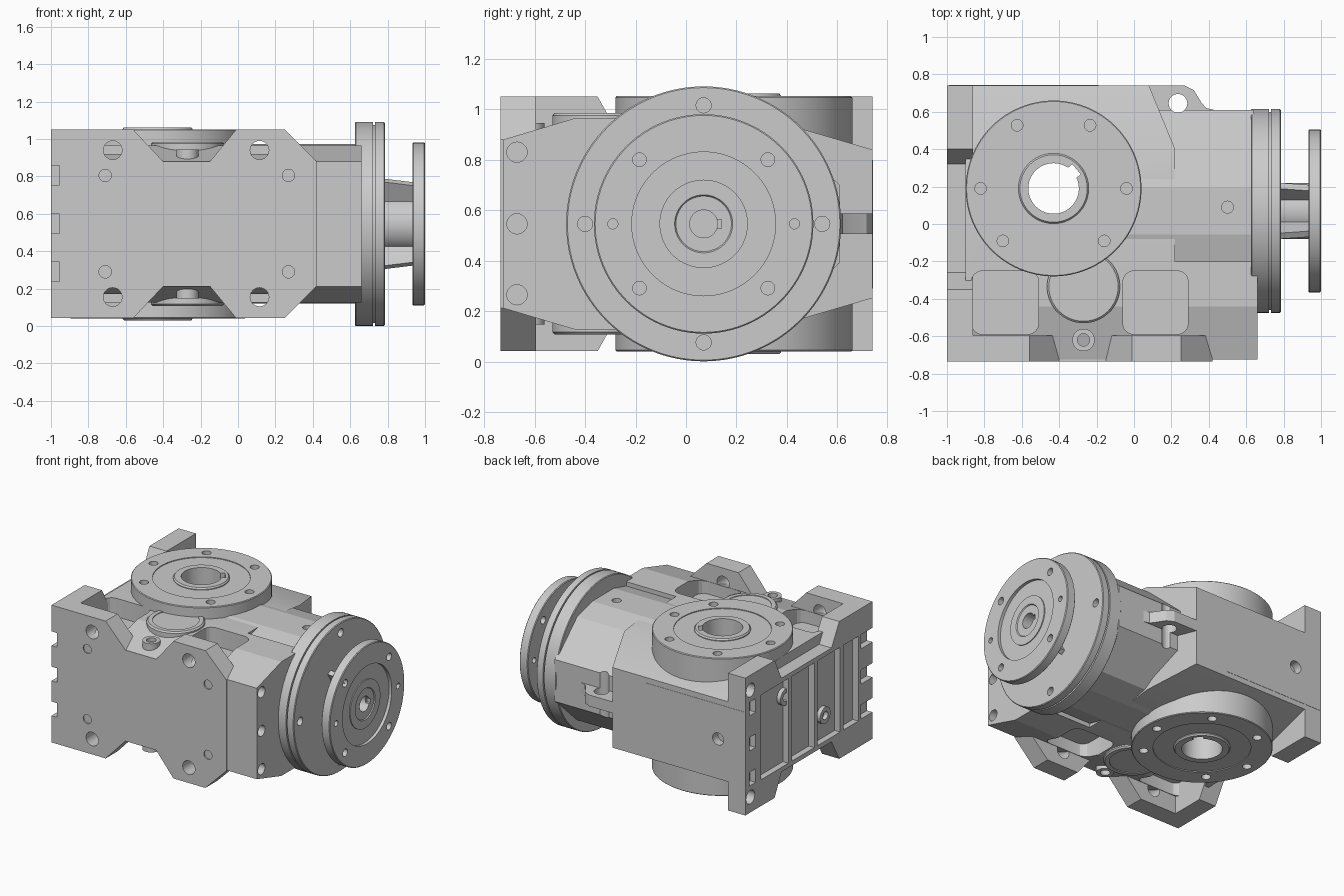
import bpy, bmesh, math

if "Cube" in bpy.data.objects:
    bpy.data.objects.remove(bpy.data.objects["Cube"])

CZ = 0.546            # mid height, the housing is mirrored about it
SHAFT = (-0.43, 0.19)  # hollow shaft axis in plan
INPUT = (0.07, CZ)     # input flange axis in (y, z)


def place(axis, u, v, h):
    return {'X': (h, u, v), 'Y': (u, h, v), 'Z': (u, v, h)}[axis]


def finish(name, bm):
    bmesh.ops.recalc_face_normals(bm, faces=bm.faces)
    me = bpy.data.meshes.new(name)
    bm.to_mesh(me)
    bm.free()
    ob = bpy.data.objects.new(name, me)
    bpy.context.collection.objects.link(ob)
    return ob


def prism(name, axis, pts, a, b, end=None):
    """Extrude a 2D outline along an axis; end(u) may slant the far cap."""
    bm = bmesh.new()
    lo = [bm.verts.new(place(axis, u, v, a)) for u, v in pts]
    hi = [bm.verts.new(place(axis, u, v, end(u) if end else b)) for u, v in pts]
    bm.faces.new(lo)
    bm.faces.new(hi)
    for i in range(len(pts)):
        j = (i + 1) % len(pts)
        bm.faces.new((lo[i], lo[j], hi[j], hi[i]))
    return finish(name, bm)


def cyl(name, axis, c, r, a, b, n=32):
    t = [2 * math.pi * i / n for i in range(n)]
    return prism(name, axis, [(c[0] + r * math.cos(k), c[1] + r * math.sin(k)) for k in t], a, b)


def box(name, x0, x1, y0, y1, z0, z1):
    return prism(name, 'Z', [(x0, y0), (x1, y0), (x1, y1), (x0, y1)], z0, z1)


def lathe(name, axis, c, profile, n=96):
    """Closed ring from an (radius, height) section."""
    bm = bmesh.new()
    rings = []
    for i in range(n):
        t = 2 * math.pi * i / n
        rings.append([bm.verts.new(place(axis, c[0] + r * math.cos(t), c[1] + r * math.sin(t), h))
                      for r, h in profile])
    m = len(profile)
    for i in range(n):
        p, q = rings[i], rings[(i + 1) % n]
        for k in range(m):
            bm.faces.new((p[k], p[(k + 1) % m], q[(k + 1) % m], q[k]))
    return finish(name, bm)


def cut(ob, *cutters):
    for c in cutters:
        c.hide_render = True
        mod = ob.modifiers.new('cut', 'BOOLEAN')
        mod.operation, mod.solver, mod.object = 'DIFFERENCE', 'EXACT', c
        bpy.context.view_layer.objects.active = ob
        bpy.ops.object.modifier_apply(modifier=mod.name)
        bpy.data.objects.remove(c)


def hole(axis, c, r, a, b):
    return cyl('hole', axis, c, r, a, b, 24)


def sym(pts):
    """Upper outline completed by its mirror below mid height."""
    return pts + [(u, 2 * CZ - v) for u, v in reversed(pts)]


def both(z0, z1):
    return [(z0, z1), (2 * CZ - z1, 2 * CZ - z0)]


def rounded(x0, x1, y0, y1, r):
    out = []
    for cx, cy, s in ((x1 - r, y1 - r, 0), (x0 + r, y1 - r, 90), (x0 + r, y0 + r, 180), (x1 - r, y0 + r, 270)):
        for k in range(5):
            t = math.radians(s + 22.5 * k)
            out.append((cx + r * math.cos(t), cy + r * math.sin(t)))
    return out


def pockets(x0, x1):
    return [prism('pocket', 'Z', rounded(x0, x1, -0.59, -0.25, 0.06), *z) for z in both(0.83, 1.2)]


# Rear housing with slanted end
body = prism('rear_housing', 'X', sym([(-0.24, 0.965), (0.2, 0.965), (0.4, 0.94), (0.74, 0.84)]), -0.9, 0.2,
             lambda u: 0.08 if u > 0.7 else 0.22)
cut(body, cyl('bore', 'Z', SHAFT, 0.17, -0.1, 1.2, 48), hole('Y', (-0.78, CZ), 0.045, 0.68, 0.8))

# Front housing with pockets behind the feet
front = prism('front_housing', 'X', sym([(-0.725, 0.88), (-0.44, 0.965), (-0.2, 0.965)]), -0.9, 0.66)
cut(front, *pockets(-0.87, -0.51), *pockets(-0.06, 0.29))
cut(front, *[hole('X', (-0.67, z), 0.04, 0.58, 0.7) for z in (0.265, CZ, 0.83)])

# Foot wall along the front
feet = prism('front_feet', 'Y', sym([(-1, 1.05), (-0.56, 1.05), (-0.40, 0.88), (-0.15, 0.88),
                                     (-0.01, 1.05), (0.25, 1.05), (0.42, 0.88)]), -0.735, -0.595)
for x, s in ((-0.67, -0.71), (0.115, 0.27)):
    for z in (0.155, 0.94):
        cut(feet, hole('Y', (x, z), 0.05, -0.8, -0.5))
    for z in (0.29, 0.805):
        cut(feet, hole('Y', (s, z), 0.033, -0.8, -0.65))

# End mounting plate on the left
plate = prism('end_plate', 'X', sym([(-0.735, 1.05), (-0.35, 1.05), (-0.26, 0.89), (0.32, 0.89),
                                     (0.40, 1.05), (0.74, 1.05)]), -1, -0.86)
for y0, y1 in ((-0.57, -0.40), (-0.36, -0.10), (-0.06, 0.2), (0.24, 0.56)):
    cut(plate, box('groove', -1.1, -0.955, y0, y1, 0.235, 0.857))
cut(plate, *[hole('X', (y, z), 0.05, -1.1, -0.89) for y in (-0.665, 0.68) for z in (0.155, 0.94)])
for ob in (plate, feet):
    for z in (0.29, CZ, 0.805):
        cut(ob, box('notch', -1.1, -0.955, -0.8, -0.6, z - 0.052, z + 0.052))
for z in (0.29, CZ, 0.805):
    cut(plate, box('notch', -1.1, -0.955, 0.62, 0.69, z - 0.05, z + 0.05))
for i, (y, z) in enumerate(((0.25, 0.72), (-0.21, 0.41))):
    lathe(f'end_boss_{i}', 'X', (y, z), [(0.03, -0.985), (0.06, -0.985), (0.06, -0.9), (0.03, -0.9)], 32)

# Raised panel on the back
panel = box('back_panel', -0.99, -0.19, 0.7, 0.742, 0.29, 0.80)
cut(panel, hole('Y', (-0.78, CZ), 0.045, 0.6, 0.8))

# Faceted barrel towards the input flange
barrel = prism('input_barrel', 'X', sym([(-0.47, 0.70), (-0.23, 0.925), (-0.055, 0.972), (0.195, 0.972),
                                         (0.37, 0.925), (0.61, 0.70)]), -0.05, 0.64)
cut(barrel, hole('Z', (0.5, 0.09), 0.032, 0.9, 1.1), hole('Z', (0.235, 0.645), 0.05, -0.1, 1.2),
    *pockets(-0.06, 0.29))

# Lifting lug
lug = prism('lifting_lug', 'Z', [(0, 0.74), (0.27, 0.74), (0.32, 0.715), (0.36, 0.65), (0.385, 0.62),
                                 (0.43, 0.61), (0.43, 0.5), (0, 0.5)], 0.505, 0.588)
cut(lug, hole('Z', (0.235, 0.645), 0.05, 0.4, 0.7))

# Output flange drum with bolt circles on both faces
drum = lathe('output_drum', 'Z', SHAFT, [(0.17, 0.046), (0.325, 0.046), (0.325, 0.04), (0.465, 0.04), (0.47, 0.045),
                                         (0.47, 1.047), (0.465, 1.052), (0.325, 1.052), (0.325, 1.046), (0.17, 1.046)])
for a in (0, 60, 120, 180, 226, 314):
    t = math.radians(a)
    p = (SHAFT[0] + 0.39 * math.cos(t), SHAFT[1] + 0.39 * math.sin(t))
    cut(drum, *[hole('Z', p, 0.031, *z) for z in both(0.98, 1.1)])

# Hollow shaft with keyway
shaft = lathe('hollow_shaft', 'Z', SHAFT, [(0.135, 0.03), (0.18, 0.03), (0.188, 0.04), (0.188, 1.052),
                                           (0.18, 1.062), (0.135, 1.062)])
key = box('keyway', 0.1, 0.16, -0.035, 0.035, -0.1, 1.2)
key.location, key.rotation_euler = (*SHAFT, 0), (0, 0, math.radians(40))
cut(shaft, key)

# Round covers and drain bosses, top and bottom
for i, s in enumerate((1, -1)):
    z = lambda v: CZ + s * (v - CZ)
    lathe(f'side_cover_rim_{i}', 'Z', (-0.27, -0.335), [(0.155, z(0.85)), (0.195, z(0.85)), (0.195, z(0.975)),
                                                        (0.185, z(0.985)), (0.155, z(0.985))], 64)
    cyl(f'side_cover_{i}', 'Z', (-0.27, -0.335), 0.158, z(0.85), z(0.98), 64)
    lathe(f'drain_boss_{i}', 'Z', (-0.27, -0.62), [(0.033, z(0.82)), (0.06, z(0.82)), (0.06, z(0.945)),
                                                   (0.033, z(0.945))], 32)

# Input flange: two stacked discs with bolt holes
disc = lathe('input_flange', 'X', INPUT, [(0.055, 0.625), (0.54, 0.625), (0.545, 0.63), (0.545, 0.722), (0.53, 0.722),
                                          (0.53, 0.732), (0.545, 0.732), (0.545, 0.78), (0.54, 0.785), (0.055, 0.785)],
             128)
for a in range(0, 360, 90):
    t = math.radians(a)
    cut(disc, hole('X', (INPUT[0] + 0.47 * math.cos(t), INPUT[1] + 0.47 * math.sin(t)), 0.03, 0.74, 0.85))

# Neck, ribs and motor flange
lathe('motor_neck', 'X', INPUT, [(0.055, 0.77), (0.15, 0.77), (0.15, 0.95), (0.055, 0.95)])
for i, a in enumerate((60, 120, 240, 300)):
    rib = prism(f'neck_rib_{i}', 'Y', [(0.77, 0.12), (0.95, 0.12), (0.95, 0.245), (0.77, 0.27)], -0.018, 0.018)
    rib.location = (0, *INPUT)
    rib.rotation_euler = (math.radians(a - 90), 0, 0)
motor = lathe('motor_flange', 'X', INPUT, [(0.055, 0.932), (0.43, 0.932), (0.435, 0.937), (0.435, 0.995), (0.43, 1.0),
                                           (0.285, 1.0), (0.285, 0.978), (0.175, 0.978), (0.175, 0.985), (0.115, 0.985),
                                           (0.11, 0.978), (0.055, 0.978)])
for a, r, d in [(k, 0.027, 0.36) for k in (45, 135, 225, 315)] + [(0, 0.02, 0.36), (180, 0.02, 0.36)]:
    t = math.radians(a)
    cut(motor, hole('X', (INPUT[0] + d * math.cos(t), INPUT[1] + d * math.sin(t)), r, 0.9, 1.1))
cut(motor, box('keyway', 0.9, 1.1, 0.11, 0.14, CZ - 0.018, CZ + 0.018))

for ob in bpy.data.objects:
    ob.select_set(True)
bpy.context.view_layer.objects.active = body
bpy.ops.object.shade_smooth_by_angle(angle=math.radians(12))
